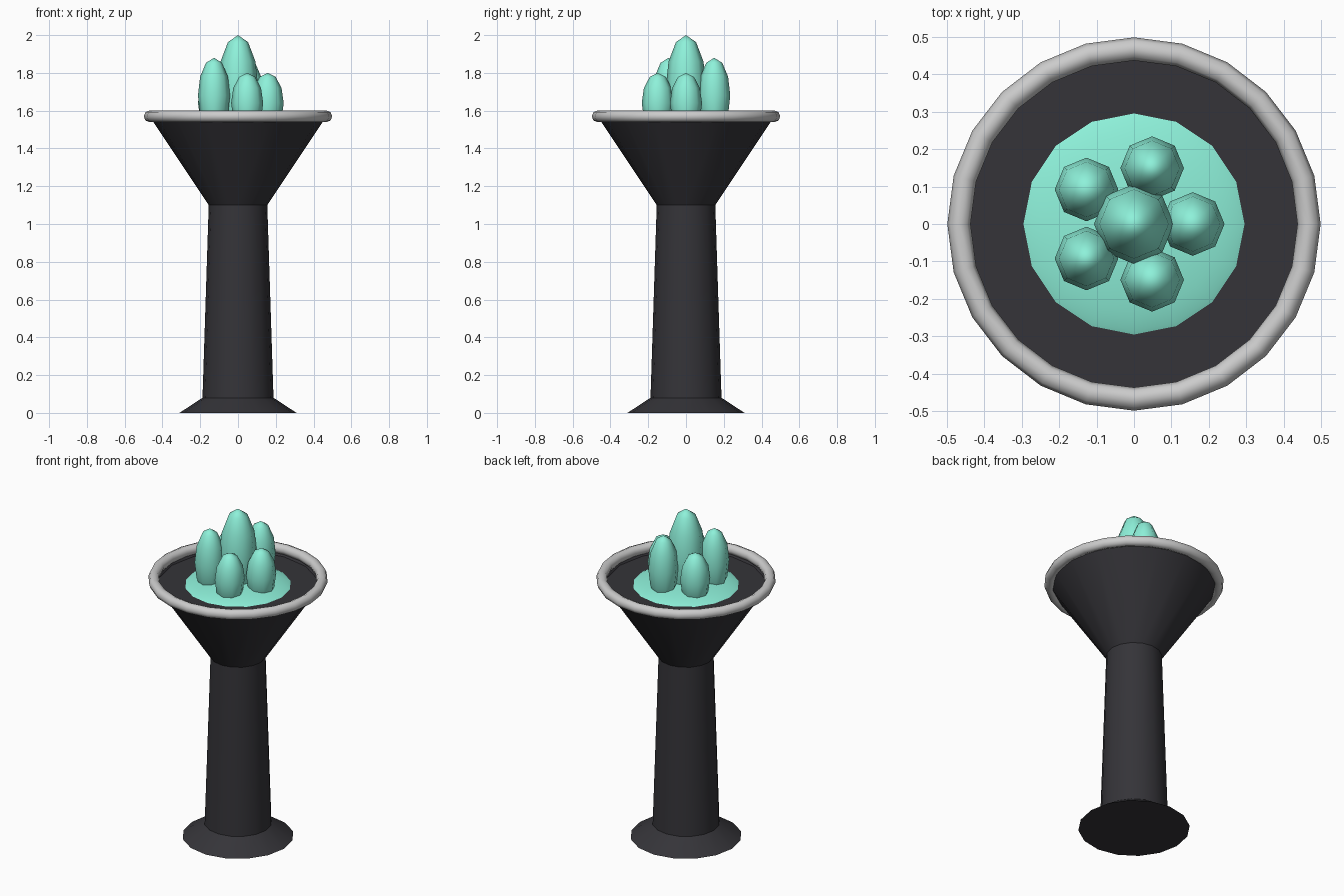
import bpy, bmesh
from math import cos, sin, pi, radians

if "Cube" in bpy.data.objects:
    bpy.data.objects.remove(bpy.data.objects["Cube"])


def material(name, color):
    m = bpy.data.materials.new(name)
    m.diffuse_color = color
    m.use_nodes = True
    m.node_tree.nodes["Principled BSDF"].inputs["Base Color"].default_value = m.diffuse_color
    return m


DARK = material("dark_iron", (0.035, 0.034, 0.04, 1))
GLOW = material("pale_teal", (0.27, 0.88, 0.70, 1))
METAL = material("light_metal", (0.55, 0.55, 0.58, 1))


def finish(obj, name, mat, angle=80):
    obj.name = name
    obj.data.materials.append(mat)
    bpy.ops.object.select_all(action='DESELECT')
    obj.select_set(True)
    bpy.context.view_layer.objects.active = obj
    bpy.ops.object.shade_smooth_by_angle(angle=radians(angle))
    return obj


def lathe(name, profile, sides, mat, angle):
    bm = bmesh.new()
    rings = [[bm.verts.new((r * cos(2 * pi * i / sides), r * sin(2 * pi * i / sides), z))
              for i in range(sides)] for r, z in profile]
    for low, high in zip(rings, rings[1:]):
        for i in range(sides):
            j = (i + 1) % sides
            bm.faces.new((low[i], low[j], high[j], high[i]))
    bm.faces.new(rings[0][::-1])
    bm.faces.new(rings[-1])
    mesh = bpy.data.meshes.new(name)
    bm.to_mesh(mesh)
    bm.free()
    obj = bpy.data.objects.new(name, mesh)
    bpy.context.collection.objects.link(obj)
    return finish(obj, name, mat, angle)


def ellipsoid(name, loc, radius, half_height, sides, rings, mat):
    bpy.ops.mesh.primitive_uv_sphere_add(segments=sides, ring_count=rings, radius=1, location=loc)
    obj = bpy.context.object
    obj.scale = (radius, radius, half_height)
    return finish(obj, name, mat)


# Flared foot, tapering column and funnel bowl with a shallow top
lathe("pedestal", [(0.31, 0), (0.188, 0.08), (0.155, 1.1), (0.455, 1.55), (0.445, 1.535)],
      16, DARK, 33)

# Metal rim around the bowl
bpy.ops.mesh.primitive_torus_add(major_radius=0.468, minor_radius=0.031, major_segments=24,
                                 minor_segments=8, location=(0, 0, 1.57))
finish(bpy.context.object, "bowl_rim", METAL)

# Low glowing mound in the bowl
ellipsoid("ember_bed", (0, 0, 1.505), 0.33, 0.07, 16, 12, GLOW)

# Tall central flame and a ring of five alternating smaller ones
ellipsoid("flame_centre", (0, 0, 1.72), 0.107, 0.28, 8, 6, GLOW)
for i in range(5):
    a = 2 * pi * i / 5
    h = 0.20 if i % 2 else 0.16
    ellipsoid(f"flame_{i + 1}", (0.157 * cos(a), 0.157 * sin(a), 1.48 + h), 0.085, h, 8, 6, GLOW)
